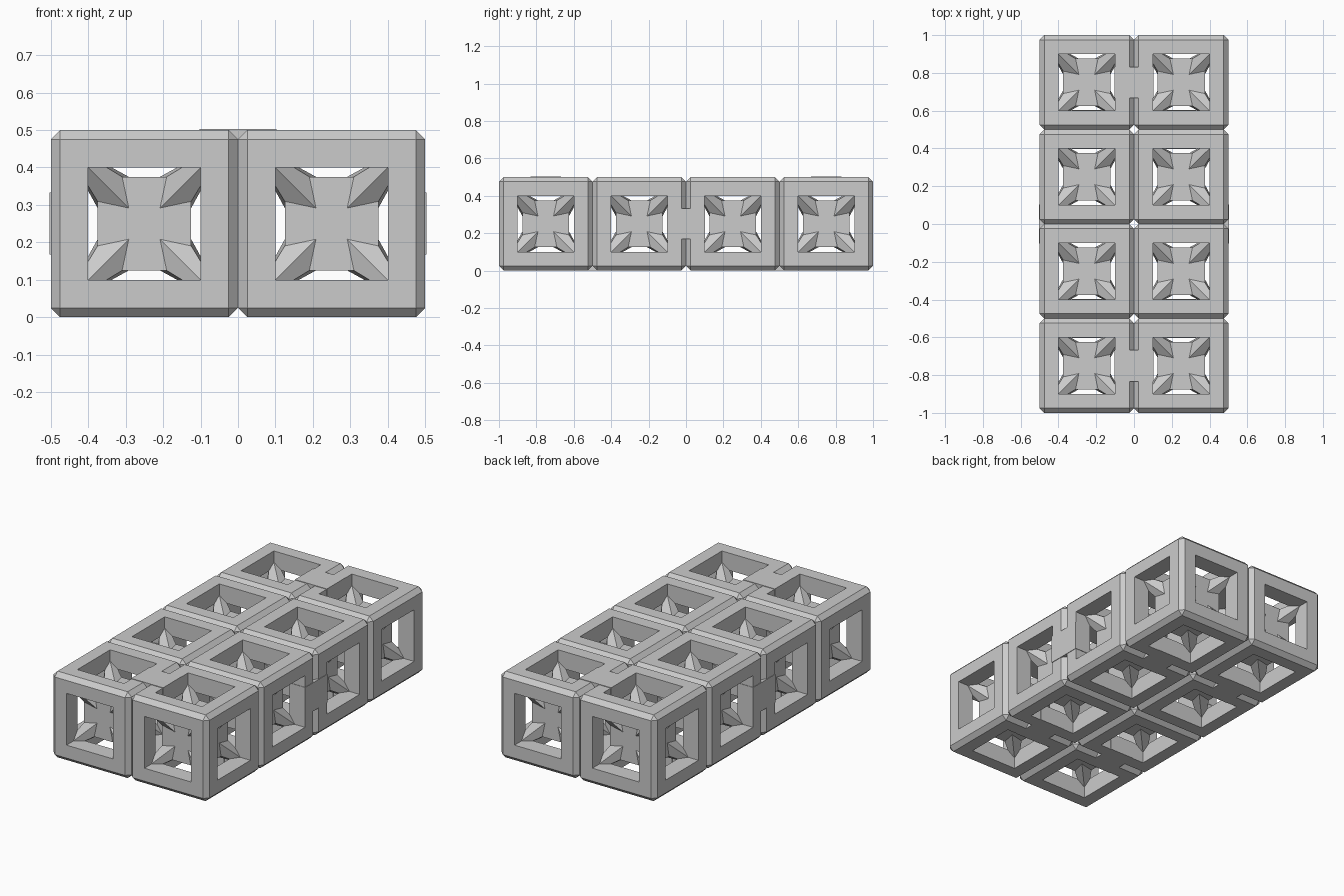
import bpy
import bmesh
from math import cos, sin, pi
from itertools import product
from mathutils import Vector, Matrix

CELL = 0.5        # outer size of one frame
OPENING = 0.3     # window size
BEVEL = 0.025

default = bpy.data.objects.get("Cube")
if default:
    bpy.data.objects.remove(default, do_unlink=True)

grey = bpy.data.materials.new("plain grey")
grey.use_nodes = True
grey.diffuse_color = (0.6, 0.6, 0.6, 1)
grey.node_tree.nodes["Principled BSDF"].inputs["Base Color"].default_value = (0.6, 0.6, 0.6, 1)


def add_object(name, mesh, location=(0, 0, 0)):
    obj = bpy.data.objects.new(name, mesh)
    obj.location = location
    bpy.context.scene.collection.objects.link(obj)
    return obj


def to_mesh(name, bm):
    bmesh.ops.recalc_face_normals(bm, faces=bm.faces)
    mesh = bpy.data.meshes.new(name)
    bm.to_mesh(mesh)
    bm.free()
    mesh.materials.append(grey)
    return mesh


def box_mesh(name, size, bevel=0):
    bm = bmesh.new()
    bmesh.ops.create_cube(bm, size=1, matrix=Matrix.Diagonal((*size, 1)))
    if bevel:
        bmesh.ops.bevel(bm, geom=bm.edges[:], offset=bevel, segments=1,
                        affect='EDGES', profile=0.5)
    return to_mesh(name, bm)


# Cube frame: chamfered box with a square tunnel along each axis
def frame_mesh():
    body = add_object("frame_body", box_mesh("frame_body", [CELL] * 3, BEVEL))
    cutters = []
    for axis in range(3):
        size = [OPENING] * 3
        size[axis] = CELL * 1.4
        cutter = add_object("window_cutter", box_mesh("window_cutter", size))
        cutter.hide_render = True
        mod = body.modifiers.new("window", 'BOOLEAN')
        mod.operation = 'DIFFERENCE'
        mod.solver = 'EXACT'
        mod.object = cutter
        cutters.append(cutter)
    graph = bpy.context.evaluated_depsgraph_get()
    mesh = bpy.data.meshes.new_from_object(body.evaluated_get(graph))
    for obj in cutters + [body]:
        bpy.data.objects.remove(obj, do_unlink=True)
    return mesh


# Core: small cube with a six-sided spike reaching into each frame corner
def core_mesh():
    bm = bmesh.new()
    bmesh.ops.create_cube(bm, size=0.25)
    for corner in product((-1, 1), repeat=3):
        axis = Vector(corner).normalized()
        toward_face = Vector((corner[0], 0, 0))
        u = (toward_face - axis * toward_face.dot(axis)).normalized()
        v = axis.cross(u)
        ring = [bm.verts.new((u * cos(k * pi / 3) + v * sin(k * pi / 3)) * 0.098)
                for k in range(6)]
        tip = bm.verts.new(Vector(corner) * 0.227)
        for k in range(6):
            bm.faces.new((ring[k], ring[(k + 1) % 6], tip))
        bm.faces.new(ring[::-1])
    return to_mesh("core", bm)


frame = frame_mesh()
core = core_mesh()
for x in (-0.25, 0.25):
    for y in (-0.75, -0.25, 0.25, 0.75):
        add_object("cube_frame", frame, (x, y, 0.25))
        add_object("spiked_core", core, (x, y, 0.25))

# Hinge blocks bridging neighbouring frame bars
LONG, WIDE, DEEP = 0.205, 0.165, 0.1
RAISE = 0.003
inset = DEEP / 2 - RAISE
top_hinge = box_mesh("top_hinge", (LONG, WIDE, DEEP))
side_hinge = box_mesh("side_hinge", (DEEP, LONG, WIDE))
bottom_hinge = box_mesh("bottom_hinge", (WIDE, LONG, DEEP))
for s in (-1, 1):
    add_object("top_hinge", top_hinge, (0, s * 0.75, CELL - inset))
    add_object("side_hinge", side_hinge, (s * (CELL - inset), 0, 0.25))
    for t in (-1, 1):
        add_object("bottom_hinge", bottom_hinge, (s * 0.25, t * 0.5, inset + RAISE))
